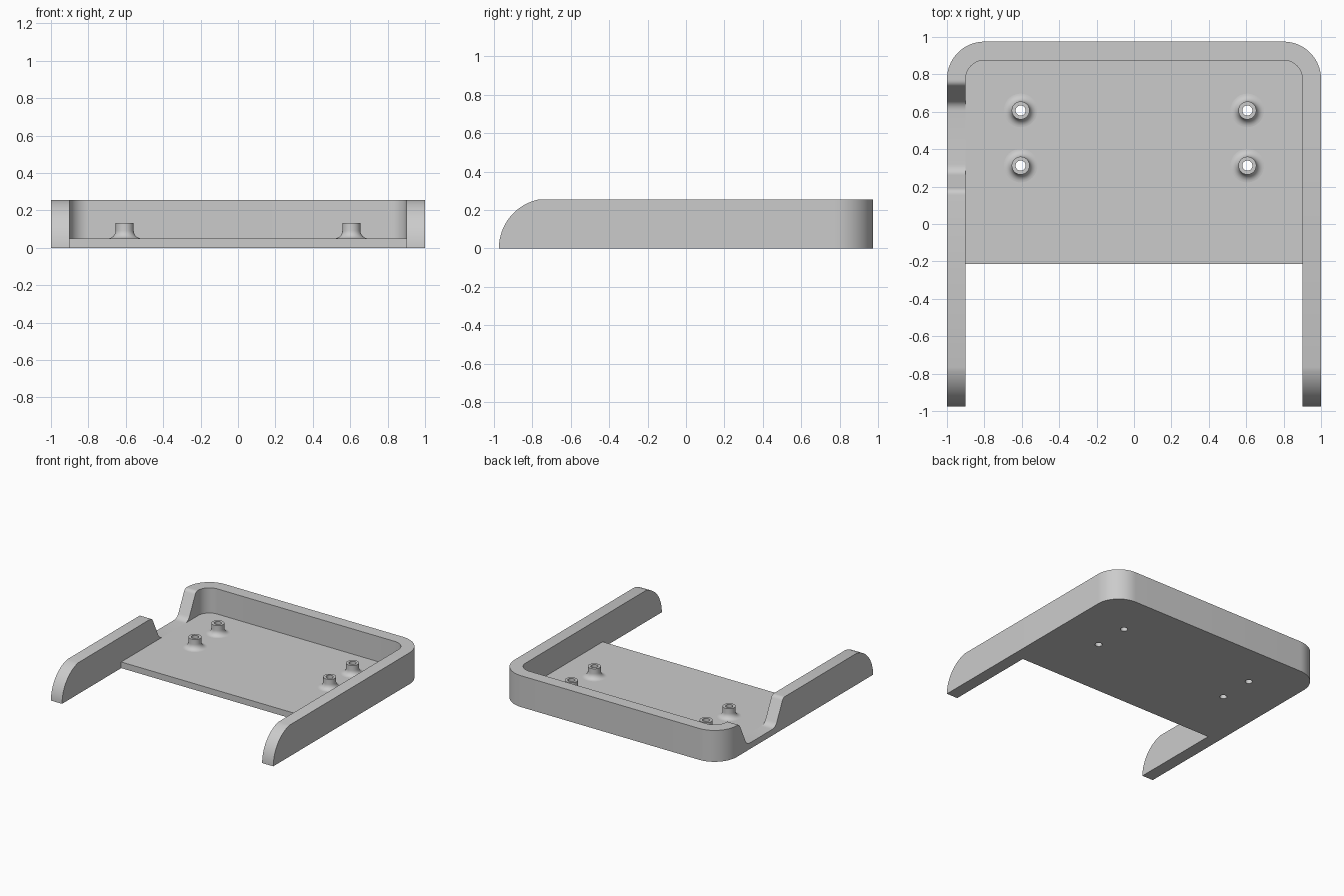
import bpy, bmesh, math
from mathutils import Vector

if "Cube" in bpy.data.objects:
    bpy.data.objects.remove(bpy.data.objects["Cube"])

TOP, FLOOR = 0.255, 0.05        # rim height, plate thickness
BACK, FRONT = 0.975, -0.975
PLATE_FRONT = -0.215
POSTS = [(x, y) for x in (-0.606, 0.606) for y in (0.607, 0.312)]
HOLE_R, POST_R, FLARE_R, POST_TOP = 0.027, 0.048, 0.09, 0.132
SEG = 40

grey = bpy.data.materials.new("grey plastic")
grey.diffuse_color = (0.6, 0.6, 0.6, 1)
grey.use_nodes = True
grey.node_tree.nodes["Principled BSDF"].inputs["Base Color"].default_value = grey.diffuse_color


def finish(name, bm, recalc=True):
    if recalc:
        bmesh.ops.recalc_face_normals(bm, faces=bm.faces[:])
    mesh = bpy.data.meshes.new(name)
    bm.to_mesh(mesh)
    bm.free()
    mesh.materials.append(grey)
    ob = bpy.data.objects.new(name, mesh)
    bpy.context.collection.objects.link(ob)
    bpy.ops.object.select_all(action='DESELECT')
    ob.select_set(True)
    bpy.context.view_layer.objects.active = ob
    bpy.ops.object.shade_smooth_by_angle(angle=math.radians(30))
    return ob


def rounded(a, corner, b, size, n=6):
    """Points of a soft corner between the directions to a and b."""
    a, c, b = Vector(a), Vector(corner), Vector(b)
    p, q = c + (a - c).normalized() * size, c + (b - c).normalized() * size
    ts = [i / n for i in range(n + 1)]
    return [tuple(p * (1 - t) ** 2 + c * 2 * t * (1 - t) + q * t * t) for t in ts]


def circle(x, y, r, n=SEG):
    return [(x + r * math.cos(2 * math.pi * i / n), y + r * math.sin(2 * math.pi * i / n))
            for i in range(n)]


# Arm height along y: quarter-round nose, then level
R = 0.26
end = math.asin(TOP / R)
nose = [(FRONT + R - R * math.cos(end * i / 16), R * math.sin(end * i / 16)) for i in range(17)]

# Notch in the left arm, with softened corners
mid = 0.4625
path = [(mid - 0.5, TOP), (mid - 0.283, TOP), (mid - 0.183, FLOOR),
        (mid + 0.183, FLOOR), (mid + 0.283, TOP), (mid + 0.5, TOP)]
notch = []
for i, size in zip(range(1, 5), (0.025, 0.04, 0.04, 0.025)):
    notch += rounded(path[i - 1], path[i], path[i + 1], size)

# U-shaped rim: stations of (outer xy, inner xy, height)
stations = [((1, y), (0.9, y), h) for y, h in nose]
for cx, start in ((0.8, 0), (-0.8, 90)):
    for i in range(17):
        a = math.radians(start + 90 * i / 16)
        c, s = math.cos(a), math.sin(a)
        stations.append(((cx + 0.2 * c, BACK - 0.2 + 0.2 * s),
                         (cx + 0.1 * c, BACK - 0.2 + 0.1 * s), TOP))
stations += [((-1, y), (-0.9, y), h) for y, h in reversed(nose + notch)]

bm = bmesh.new()
rings = []
for o, i, h in stations:
    rings.append([bm.verts.new(p) for p in ((*o, 0), (*o, h), (*i, h), (*i, 0))])
for r, s in zip(rings, rings[1:]):
    for k in range(4):
        bm.faces.new((r[k], r[(k + 1) % 4], s[(k + 1) % 4], s[k]))
bmesh.ops.remove_doubles(bm, verts=bm.verts[:], dist=1e-5)
finish("rim_and_arms", bm)

# Base plate fitted inside the rim, pierced at each post
outline = [(0.9, PLATE_FRONT)] + [st[1] for st in stations[17:51]] + [(-0.9, PLATE_FRONT)]
bm = bmesh.new()
for z, r, up in ((FLOOR, FLARE_R, 1), (0, HOLE_R, -1)):
    edges = []
    for loop in [outline] + [circle(x, y, r) for x, y in POSTS]:
        vs = [bm.verts.new((x, y, z)) for x, y in loop]
        edges += [bm.edges.new((vs[i - 1], vs[i])) for i in range(len(vs))]
    out = bmesh.ops.triangle_fill(bm, edges=edges, use_beauty=True, normal=(0, 0, up))
    for f in [g for g in out["geom"] if isinstance(g, bmesh.types.BMFace)]:
        f.normal_update()
        if f.normal.z * up < 0:
            f.normal_flip()
# front edge of the plate
bm.faces.new([bm.verts.new((x, PLATE_FRONT, z)) for x, z in
              ((-0.9, 0), (0.9, 0), (0.9, FLOOR), (-0.9, FLOOR))])
finish("base_plate", bm, recalc=False)

# Hollow mounting posts with flared feet
f = FLARE_R - POST_R
profile = [(HOLE_R, 0), (HOLE_R, POST_TOP), (POST_R, POST_TOP)]
profile += [(FLARE_R - f * math.cos(math.pi / 2 * i / 8),
             FLOOR + f - f * math.sin(math.pi / 2 * i / 8)) for i in range(9)]
for n, (px, py) in enumerate(POSTS):
    bm = bmesh.new()
    loops = [[bm.verts.new((x, y, z)) for x, y in circle(px, py, r)] for r, z in profile]
    for a, b in zip(loops, loops[1:]):
        for i in range(SEG):
            bm.faces.new((a[i - 1], b[i - 1], b[i], a[i]))
    # the top ring must face up
    bm.normal_update()
    if bm.faces[:][SEG].normal.z < 0 if not bm.faces.ensure_lookup_table() else False:
        bmesh.ops.reverse_faces(bm, faces=bm.faces[:])
    finish(f"mounting_post_{n + 1}", bm, recalc=False)
